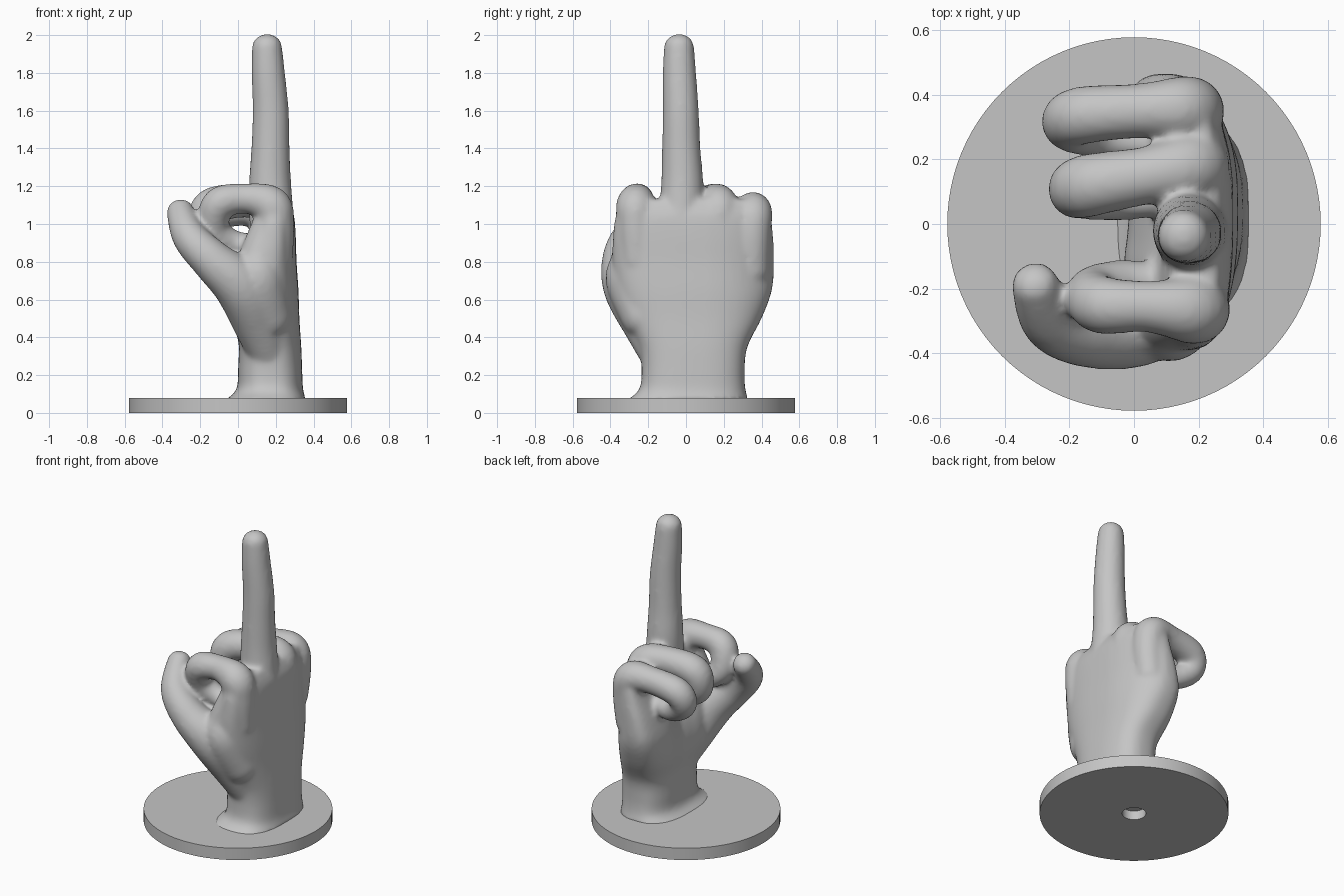
import bpy, bmesh, math
from mathutils import Vector

if "Cube" in bpy.data.objects:
    bpy.data.objects.remove(bpy.data.objects["Cube"])

grey = bpy.data.materials.new("plain grey")
grey.use_nodes = True
grey.diffuse_color = (0.56, 0.56, 0.56, 1)
grey.node_tree.nodes["Principled BSDF"].inputs["Base Color"].default_value = (0.56, 0.56, 0.56, 1)


def finish(bm, name):
    bmesh.ops.recalc_face_normals(bm, faces=bm.faces[:])
    mesh = bpy.data.meshes.new(name)
    bm.to_mesh(mesh)
    bm.free()
    mesh.materials.append(grey)
    obj = bpy.data.objects.new(name, mesh)
    bpy.context.collection.objects.link(obj)
    bpy.context.view_layer.objects.active = obj
    return obj


def loft(bm, rings):
    """Skin a list of point rings into a closed shell."""
    loops = [[bm.verts.new(p) for p in ring] for ring in rings]
    n = len(loops[0])
    for a, b in zip(loops, loops[1:]):
        for i in range(n):
            j = (i + 1) % n
            bm.faces.new((a[i], a[j], b[j], b[i]))
    bm.faces.new(loops[0][::-1])
    bm.faces.new(loops[-1])


def spline(keys, steps=6):
    """Catmull-Rom resampling of equal-length tuples."""
    k = [keys[0]] + list(keys) + [keys[-1]]
    out = []
    for a, b, c, d in zip(k, k[1:], k[2:], k[3:]):
        for s in range(steps):
            t = s / steps
            out.append(tuple(
                0.5 * (2 * q + (r - p) * t + (2 * p - 5 * q + 4 * r - u) * t * t
                       + (3 * q - p - 3 * r + u) * t ** 3)
                for p, q, r, u in zip(a, b, c, d)))
    return out + [tuple(keys[-1])]


def digit(bm, keys, n=20, blunt=0.8):
    """Round-ended finger through (x, y, z, radius) keys."""
    pts = [(Vector(p[:3]), p[3]) for p in spline(keys)]
    tans = []
    for i in range(len(pts)):
        lo, hi = max(i - 1, 0), min(i + 1, len(pts) - 1)
        tans.append((pts[hi][0] - pts[lo][0]).normalized())
    stations = [(p, t, r) for (p, r), t in zip(pts, tans)]
    angles = [math.radians(a) for a in (25, 50, 70, 84)]
    (p0, t0, r0), (p1, t1, r1) = stations[0], stations[-1]
    start = [(p0 - t0 * r0 * blunt * math.sin(a), t0, r0 * math.cos(a)) for a in reversed(angles)]
    end = [(p1 + t1 * r1 * blunt * math.sin(a), t1, r1 * math.cos(a)) for a in angles]
    rings = []
    for p, t, r in start + stations + end:
        u = Vector((0, 1, 0)).cross(t).normalized()
        v = t.cross(u)
        rings.append([p + (u * math.cos(2 * math.pi * i / n)
                           + v * math.sin(2 * math.pi * i / n)) * r for i in range(n)])
    loft(bm, rings)


hand = bmesh.new()

# Wrist and palm: rounded-box sections (z, x min, x max, y min, y max)
sections = [
    (0.06, -0.08, 0.365, -0.325, 0.335), (0.12, -0.01, 0.345, -0.25, 0.315),
    (0.22, 0.0, 0.34, -0.235, 0.31), (0.35, 0.0, 0.335, -0.25, 0.325),
    (0.5, -0.04, 0.325, -0.32, 0.40), (0.65, -0.04, 0.32, -0.37, 0.455),
    (0.8, 0.0, 0.31, -0.39, 0.465), (0.95, 0.06, 0.305, -0.385, 0.46),
    (1.05, 0.09, 0.295, -0.37, 0.445), (1.13, 0.12, 0.26, -0.33, 0.40)]
rings = []
for z, x0, x1, y0, y1 in spline(sections, 4):
    ring = []
    upper = min(1, max(0, (z - 0.3) / 0.4))
    for i in range(48):
        a = 2 * math.pi * i / 48
        c, s = math.cos(a), math.sin(a)
        x = (x0 + x1) / 2 + (x1 - x0) / 2 * math.copysign(abs(c) ** 0.75, c)
        y = (y0 + y1) / 2 + (y1 - y0) / 2 * math.copysign(abs(s) ** 0.75, s)
        # Arch the back of the hand and hollow the palm
        x -= 0.45 * upper * max(0, y - 0.1) ** 2
        if c < 0:
            x += 0.05 * upper * math.exp(-((y - 0.03) / 0.12) ** 2)
        ring.append((x, y, z))
    rings.append(ring)
loft(hand, rings)

# Raised middle finger
digit(hand, [(0.18, -0.03, 1.0, 0.12), (0.17, -0.02, 1.2, 0.113), (0.172, -0.025, 1.4, 0.102),
             (0.173, -0.028, 1.6, 0.096), (0.16, -0.035, 1.8, 0.089), (0.153, -0.037, 1.942, 0.08)])
# Curled index, ring and little fingers, from inside the palm to the tip
digit(hand, [(0.19, -0.255, 0.8, 0.1), (0.195, -0.265, 1.0, 0.102), (0.17, -0.265, 1.1, 0.105),
             (0.04, -0.255, 1.135, 0.08), (-0.10, -0.25, 1.105, 0.09),
             (-0.125, -0.21, 0.98, 0.08), (-0.04, -0.18, 0.905, 0.07), (0.06, -0.18, 0.89, 0.06)])
digit(hand, [(0.19, 0.17, 0.8, 0.1), (0.195, 0.175, 1.0, 0.102), (0.17, 0.175, 1.095, 0.105),
             (0.04, 0.15, 1.125, 0.09), (-0.145, 0.118, 1.09, 0.098),
             (-0.165, 0.10, 0.97, 0.085), (-0.05, 0.08, 0.89, 0.07), (0.06, 0.08, 0.89, 0.06)])
digit(hand, [(0.16, 0.345, 0.75, 0.1), (0.18, 0.35, 0.95, 0.1), (0.15, 0.355, 1.06, 0.103),
             (0.02, 0.35, 1.075, 0.085), (-0.165, 0.335, 1.04, 0.09),
             (-0.195, 0.305, 0.95, 0.083), (-0.09, 0.27, 0.87, 0.07), (0.04, 0.25, 0.87, 0.06)])
# Thumb, and the web of flesh joining it to the index knuckle
digit(hand, [(0.17, -0.13, 0.28, 0.1), (0.11, -0.20, 0.46, 0.13), (0.02, -0.295, 0.66, 0.142),
             (-0.13, -0.335, 0.80, 0.112), (-0.255, -0.30, 0.93, 0.093),
             (-0.307, -0.185, 1.068, 0.073)])
digit(hand, [(0.17, -0.22, 0.5, 0.12), (0.11, -0.29, 0.7, 0.135), (0.12, -0.28, 0.82, 0.115),
             (0.18, -0.26, 0.98, 0.11)])

# Fuse the shells into one smooth skin
obj = finish(hand, "hand")
fuse = obj.modifiers.new("fuse", 'REMESH')
fuse.mode = 'VOXEL'
fuse.voxel_size = 0.014
fuse.use_smooth_shade = True
soften = obj.modifiers.new("soften", 'SMOOTH')
soften.factor = 0.5
soften.iterations = 10

# Round base with a blind hole underneath, as a turned profile
base = bmesh.new()
profile = [(0.001, 0.06), (0.073, 0.06), (0.073, 0), (0.577, 0), (0.577, 0.08), (0.001, 0.08)]
loft(base, [[(r * math.cos(2 * math.pi * i / 96), r * math.sin(2 * math.pi * i / 96), z)
             for i in range(96)] for r, z in profile])
disc = finish(base, "base_disc")
disc.select_set(True)
bpy.ops.object.shade_smooth_by_angle(angle=math.radians(30))
